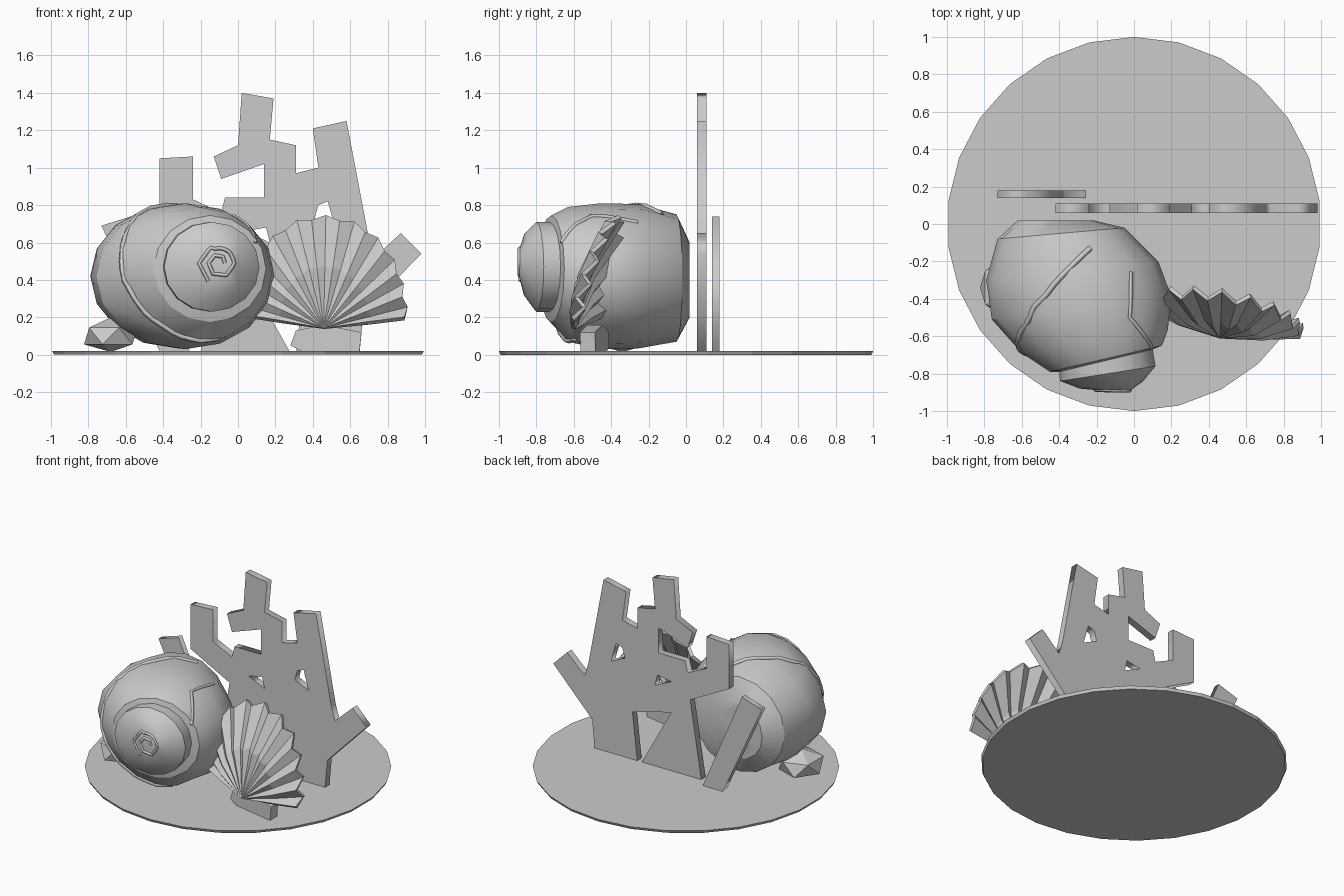
import bpy
import bmesh
import math
from mathutils import Vector
from mathutils.bvhtree import BVHTree

if "Cube" in bpy.data.objects:
    bpy.data.objects.remove(bpy.data.objects["Cube"])

stone = bpy.data.materials.new("pale grey")
stone.use_nodes = True
stone.diffuse_color = (.6, .6, .6, 1)
stone.node_tree.nodes["Principled BSDF"].inputs["Base Color"].default_value = (.6, .6, .6, 1)


def add_object(name, bm, smooth_angle=None):
    """Turn a bmesh into a finished object, optionally smooth shaded."""
    bmesh.ops.recalc_face_normals(bm, faces=bm.faces[:])
    mesh = bpy.data.meshes.new(name)
    bm.to_mesh(mesh)
    bm.free()
    mesh.materials.append(stone)
    obj = bpy.data.objects.new(name, mesh)
    bpy.context.collection.objects.link(obj)
    if smooth_angle:
        bpy.ops.object.select_all(action="DESELECT")
        obj.select_set(True)
        bpy.context.view_layer.objects.active = obj
        bpy.ops.object.shade_smooth_by_angle(angle=math.radians(smooth_angle))
    return obj


def curve_to_object(name, curve):
    """Convert a curve to a mesh object."""
    temp = bpy.data.objects.new(name + "_curve", curve)
    bpy.context.collection.objects.link(temp)
    bpy.context.view_layer.update()
    graph = bpy.context.evaluated_depsgraph_get()
    mesh = bpy.data.meshes.new_from_object(temp.evaluated_get(graph))
    bm = bmesh.new()
    bm.from_mesh(mesh)
    bpy.data.objects.remove(temp)
    return add_object(name, bm)


def add_spline(curve, points, cyclic):
    spline = curve.splines.new("POLY")
    spline.points.add(len(points) - 1)
    for target, point in zip(spline.points, points):
        target.co = (*point, 1)
    spline.use_cyclic_u = cyclic


def upright_plate(name, loops, y_front, y_back):
    """Cut-out plate: the first loop is the outline, the others are holes."""
    curve = bpy.data.curves.new(name, "CURVE")
    curve.dimensions = "2D"
    curve.fill_mode = "BOTH"
    curve.extrude = (y_back - y_front) / 2
    for loop in loops:
        add_spline(curve, [(x, z, 0) for x, z in loop], True)
    obj = curve_to_object(name, curve)
    for vert in obj.data.vertices:
        x, z, depth = vert.co
        vert.co = (x, (y_front + y_back) / 2 - depth, z)


def surface_ridge(name, tree, points, radius):
    """Thin raised seam lying on a surface."""
    curve = bpy.data.curves.new(name, "CURVE")
    curve.dimensions = "3D"
    curve.bevel_depth = radius
    curve.bevel_resolution = 0
    curve.use_fill_caps = True
    path = []
    for start, end in zip(points, points[1:]):
        for step in range(4):
            path.append(Vector(start).lerp(Vector(end), step / 4))
    path.append(Vector(points[-1]))
    add_spline(curve, [tree.find_nearest(p)[0] for p in path], False)
    curve_to_object(name, curve)


# Round thin base
bm = bmesh.new()
bmesh.ops.create_cone(bm, cap_ends=True, segments=26, radius1=.99, radius2=1, depth=.02)
bmesh.ops.translate(bm, verts=bm.verts[:], vec=(0, 0, .01))
add_object("base_disc", bm)

# Branching coral, with two small gaps
outline = [
    (.65, .01), (.31, .01), (.35, .36), (.04, .44), (.28, .01), (-.2, .01),
    (-.11, .57), (-.42, .73), (-.42, 1.05), (-.24, 1.06), (-.24, .83),
    (-.09, .76), (-.07, .84), (.14, .84), (.14, 1.02), (-.09, .94),
    (-.13, 1.06), (0, 1.12), (.02, 1.4), (.19, 1.37), (.17, 1.15),
    (.31, 1.12), (.31, .97), (.43, 1), (.4, 1.21), (.58, 1.25),
    (.7, .62), (.73, .52), (.87, .65), (.98, .54), (.67, .22)]
gaps = [[(.04, .66), (.15, .68), (.17, .6)],
        [(.41, .73), (.43, .8), (.48, .82), (.52, .68)]]
upright_plate("branching_coral", [outline] + gaps, .06, .11)

# Leaning coral stalk
upright_plate("coral_stalk", [[(-.73, .69), (-.57, .74), (-.26, .02), (-.42, .02)]], .14, .18)

# Coiled shell: rings of (centre x, y, z, half width, half height, skew)
rings = [
    (-.42, .02, .4, .2, .2, 0), (-.39, -.05, .41, .34, .34, .03),
    (-.33, -.25, .42, .46, .385, .05), (-.28, -.45, .42, .48, .39, .06),
    (-.21, -.63, .43, .39, .36, .06), (-.15, -.72, .46, .3, .285, .07),
    (-.15, -.73, .47, .25, .24, .06), (-.14, -.8, .47, .255, .24, .04),
    (-.12, -.86, .48, .17, .17, .02), (-.1, -.89, .49, .08, .08, 0)]
SIDES = 16
bm = bmesh.new()
loops = []
for cx, cy, cz, wide, high, skew in rings:
    loop = []
    for i in range(SIDES):
        a = math.tau * i / SIDES
        loop.append(bm.verts.new((cx + wide * math.cos(a), cy + skew * math.cos(a),
                                  cz + high * math.sin(a))))
    loops.append(loop)
for near, far in zip(loops, loops[1:]):
    for i in range(SIDES):
        j = (i + 1) % SIDES
        bm.faces.new((near[i], near[j], far[j], far[i]))
bm.faces.new(loops[0])
bm.faces.new(loops[-1])
bm.normal_update()
coil_tree = BVHTree.FromBMesh(bm)
add_object("coiled_shell", bm, 28)

# Raised whorl seams on the coiled shell
surface_ridge("whorl_seam", coil_tree, [
    (-.23, -.12, .78), (-.42, -.32, .76), (-.57, -.55, .6), (-.59, -.66, .4),
    (-.5, -.7, .22), (-.3, -.66, .09), (-.1, -.6, .06)], .016)
surface_ridge("side_seam", coil_tree, [(0, -.25, .74), (-.02, -.5, .75), (.1, -.68, .6)], .012)
spiral = []
for i in range(11):
    a, r = i * math.tau / 6, .03 + .009 * i
    spiral.append((-.1 + r * math.cos(a), -.92, .49 + r * math.sin(a)))
surface_ridge("spire_seam", coil_tree, spiral, .01)

# Fan shell: pleated rays spread from a hinge point
RAYS = 23
bm = bmesh.new()
hinge = bm.verts.new((.46, -.6, .14))
middle, rim = [], []
for i in range(RAYS):
    t = i / (RAYS - 1)
    a = math.radians(7 + 164 * t)
    rise = math.sin(a)
    pleat = .028 if i % 2 else -.028
    reach = .45 + .15 * rise ** 2 - (0 if i % 2 else .02)
    if t > .6:
        reach *= 1 - .12 * (t - .6)
    for row, part, bulge in ((middle, .55, .05), (rim, 1, 0)):
        edge_y = -.5 - .08 * math.cos(a) + .12 * rise ** 2
        y = -.6 + (edge_y + .6) * part - bulge * rise + pleat * part
        row.append(bm.verts.new((.46 + reach * part * math.cos(a), y,
                                 .14 + reach * part * rise)))
for i in range(RAYS - 1):
    bm.faces.new((hinge, middle[i], middle[i + 1]))
    bm.faces.new((middle[i], rim[i], rim[i + 1], middle[i + 1]))
fan = add_object("fan_shell", bm)
thickness = fan.modifiers.new("thickness", "SOLIDIFY")
thickness.thickness = .025
thickness.offset = 0

# Hinge wings under the fan
bm = bmesh.new()
front = [(.28, .05), (.34, .02), (.65, .02), (.66, .12), (.46, .16), (.31, .13)]
face = bm.faces.new([bm.verts.new((x, -.49 - .2 * (x - .28), z)) for x, z in front])
back = bmesh.ops.extrude_face_region(bm, geom=[face])
bmesh.ops.translate(bm, verts=[g for g in back["geom"] if isinstance(g, bmesh.types.BMVert)],
                    vec=(0, .08, 0))
add_object("fan_hinge", bm)

# Small rock beside the coiled shell
bm = bmesh.new()
bmesh.ops.create_icosphere(bm, subdivisions=1, radius=1)
for vert in bm.verts:
    x, y, z = vert.co
    vert.co = (-.68 + .16 * x, -.34 + .17 * y, max(.015, .1 + .1 * z))
add_object("small_rock", bm)
